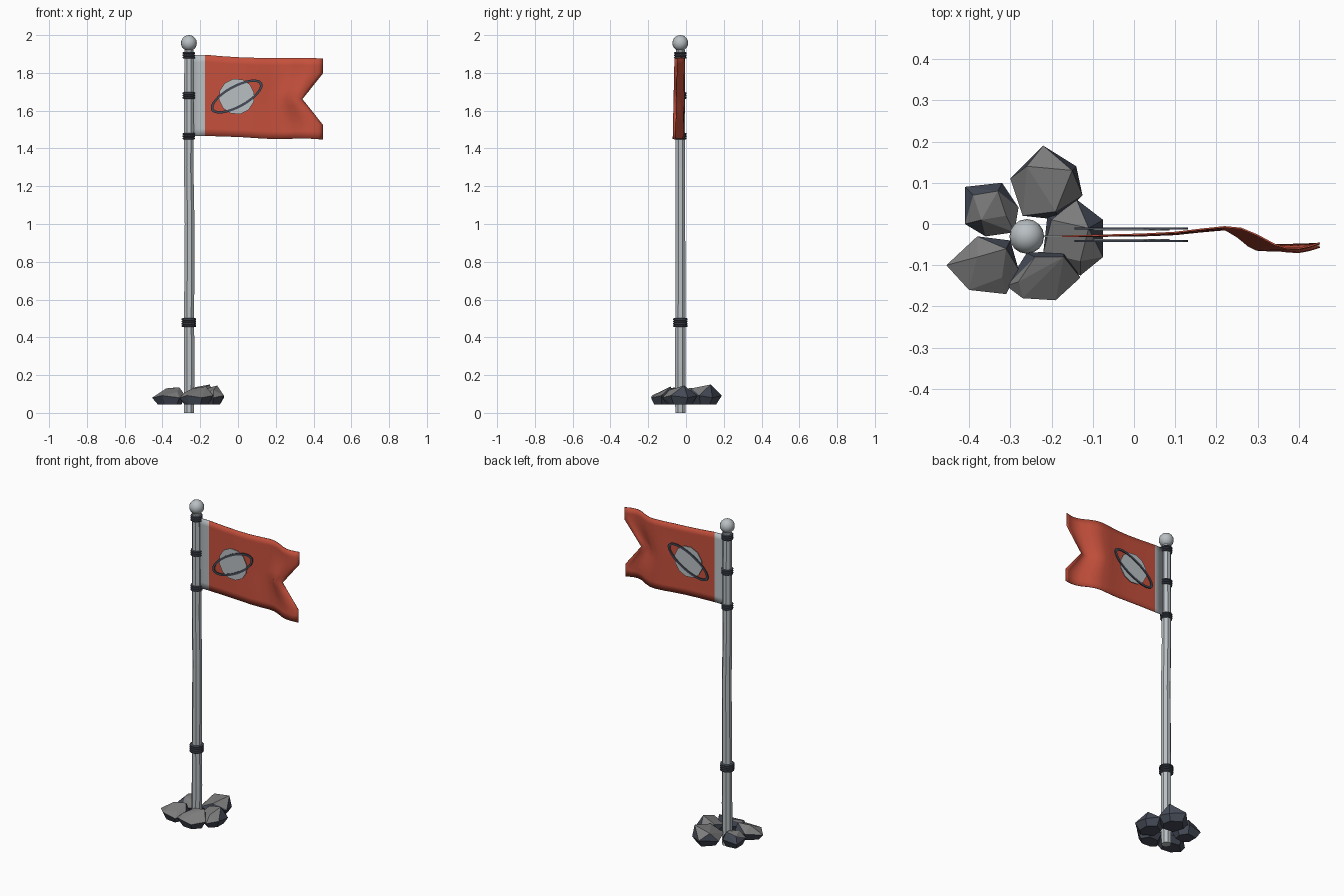
import bpy, bmesh
from math import sin, cos, pi, radians

cube = bpy.data.objects.get("Cube")
if cube:
    bpy.data.objects.remove(cube, do_unlink=True)

PX, PY = -0.26, -0.03      # pole axis
CLOTH_Y = -0.026           # emblem mid plane


def material(name, rgb):
    m = bpy.data.materials.new(name)
    m.use_nodes = True
    m.diffuse_color = (*rgb, 1)
    m.node_tree.nodes["Principled BSDF"].inputs["Base Color"].default_value = (*rgb, 1)
    return m


pale = material("pale metal", (0.48, 0.52, 0.54))
red = material("red cloth", (0.56, 0.08, 0.045))
slate = material("dark slate", (0.06, 0.07, 0.095))
stone = material("grey stone", (0.2, 0.2, 0.2))


def add(name, bm, mats, smooth=None):
    bmesh.ops.recalc_face_normals(bm, faces=bm.faces)
    me = bpy.data.meshes.new(name)
    bm.to_mesh(me)
    bm.free()
    ob = bpy.data.objects.new(name, me)
    bpy.context.collection.objects.link(ob)
    for m in mats:
        me.materials.append(m)
    if smooth:
        bpy.ops.object.select_all(action="DESELECT")
        ob.select_set(True)
        bpy.context.view_layer.objects.active = ob
        bpy.ops.object.shade_smooth_by_angle(angle=radians(smooth))
    return ob


def bridge(bm, a, b):
    n = len(a)
    return [bm.faces.new((a[i], a[(i + 1) % n], b[(i + 1) % n], b[i])) for i in range(n)]


def lathe(name, profile, sides, mat, smooth=None):
    """Stack of rings (radius, z, x shift) around the pole axis, capped at both ends."""
    bm = bmesh.new()
    rings = []
    for r, z, dx in profile:
        rings.append([bm.verts.new((PX + dx + r * cos((i + .5) * 2 * pi / sides),
                                    PY + r * sin((i + .5) * 2 * pi / sides), z))
                      for i in range(sides)])
    for a, b in zip(rings, rings[1:]):
        bridge(bm, a, b)
    bm.faces.new(rings[0])
    bm.faces.new(rings[-1])
    return add(name, bm, [mat], smooth)


# Slightly crooked pole
lathe("pole", [(.029, 0, 0), (.03, .25, .002), (.029, .48, .001), (.028, 1, .004),
               (.027, 1.3, -.001), (.028, 1.5, 0), (.026, 1.92, 0)], 8, pale)

# Ball finial
bm = bmesh.new()
bmesh.ops.create_uvsphere(bm, u_segments=16, v_segments=10, radius=.042)
bmesh.ops.translate(bm, verts=bm.verts, vec=(PX, PY, 1.958))
add("finial_ball", bm, [pale], 60)


# Rope bindings made of stacked coils
def binding(name, z, coils, radius):
    step = .012
    prof = []
    for k in range(coils):
        c = z + (k - (coils - 1) / 2) * step
        prof += [(radius - .006, c - step / 2, 0), (radius, c - step / 4, 0), (radius, c + step / 4, 0)]
    prof.append((radius - .006, z + coils * step / 2, 0))
    lathe(name, prof, 12, slate)


binding("top_binding", 1.893, 3, .034)
binding("middle_binding", 1.68, 3, .034)
binding("lower_binding", 1.465, 3, .034)
binding("pole_wrap", .478, 4, .04)

# Waving flag with swallow tail and pale hoist strip
WAVE = [(-.24, -.03), (-.175, -.03), (-.08, -.028), (.02, -.026), (.1, -.022), (.16, -.015),
        (.22, -.009), (.26, -.013), (.3, -.03), (.34, -.052), (.37, -.061), (.4, -.062),
        (.425, -.057), (.45, -.049)]
ROWS = [0, .09, .18, .29, .4, .5, .6, .71, .82, .91, 1]
bm = bmesh.new()
grid = []
for x, y in WAVE:
    u = max(0, (x + .175) / .625)
    low = 1.466 - .022 * u + .006 * sin(u * 9) * u
    high = 1.896 - .026 * u - .006 * sin(u * 5)
    col = []
    for v in ROWS:
        notch = .11 * max(0, 1 - abs(v - .5) / .32)
        col.append(bm.verts.new((x - notch * u ** 3, y - .01 * u * (1 - v) + .003 * u,
                                 low + (high - low) * v)))
    grid.append(col)
for i, (a, b) in enumerate(zip(grid, grid[1:])):
    for j in range(len(ROWS) - 1):
        f = bm.faces.new((a[j], b[j], b[j + 1], a[j + 1]))
        f.material_index = 0 if i == 0 else 1
flag = add("flag", bm, [pale, red], 50)
mod = flag.modifiers.new("thickness", "SOLIDIFY")
mod.thickness = .004
mod.offset = 0


# Ringed planet emblem on both sides of the cloth
def emblem_point(a, b, t, tilt):
    x, z = a * cos(t), b * sin(t)
    return -.007 + x * cos(tilt) - z * sin(tilt), 1.675 + x * sin(tilt) + z * cos(tilt)


def plate(name, y, depth, mat, outer, inner=None, sides=12, tilt=0):
    bm = bmesh.new()

    def loop(size, yy):
        pts = [emblem_point(*size, 2 * pi * i / sides, tilt) for i in range(sides)]
        return [bm.verts.new((x, yy, z)) for x, z in pts]
    o0, o1 = loop(outer, y - depth / 2), loop(outer, y + depth / 2)
    bridge(bm, o0, o1)
    if inner:
        i0, i1 = loop(inner, y - depth / 2), loop(inner, y + depth / 2)
        bridge(bm, i0, i1)
        bridge(bm, o0, i0)
        bridge(bm, o1, i1)
    else:
        bm.faces.new(o0)
        bm.faces.new(o1)
    add(name, bm, [mat])


for side, s in (("front", -1), ("back", 1)):
    plate(side + "_planet", CLOTH_Y + s * .012, .004, pale, (.095, .095), tilt=.2)
    plate(side + "_planet_ring", CLOTH_Y + s * .0155, .005, slate,
          (.153, .06), (.138, .047), 32, radians(28.5))

# Faceted rocks: outline at the waist and crest points, in hundredths
ROCKS = {
    "back_rock": ([(-30, 11), (-22, 19), (-14, 14), (-12.5, 7), (-18, 1), (-27, 2)],
                  [(-26, 14, 13), (-15, 13, 15), (-19, 3, 13)]),
    "right_rock": ([(-21, 2), (-14, 6), (-7.5, 1), (-7.5, -8), (-13, -12.5), (-22, -7)],
                   [(-20, 1, 12), (-11, -1, 14.5), (-13, -9, 12)]),
    "front_rock": ([(-31, -15), (-27, -18), (-19, -18.5), (-13, -13), (-17, -6.5), (-26, -7)],
                   [(-28, -14, 11), (-24, -8, 13), (-17, -8, 14)]),
    "front_left_rock": ([(-45.5, -10), (-40, -16), (-31, -17), (-28, -11), (-30, -4), (-38, -3)],
                        [(-38, -8, 13), (-31, -6, 13.5), (-32, -13, 11)]),
    "back_left_rock": ([(-41, 9), (-41, 0), (-36, -3), (-29, -2), (-28, 4), (-32, 10)],
                       [(-39, 7, 12), (-33, 8, 13.5), (-31, 2, 12), (-37, 1, 13)]),
}
for name, (waist, crest) in ROCKS.items():
    bm = bmesh.new()
    cx = sum(p[0] for p in waist) / len(waist)
    cy = sum(p[1] for p in waist) / len(waist)
    for k, (x, y) in enumerate(waist):
        bm.verts.new((x / 100, y / 100, .08 + .012 * (k % 2)))
        bm.verts.new(((cx + (x - cx) * .7) / 100, (cy + (y - cy) * .7) / 100, .045))
    for p in crest:
        bm.verts.new([c / 100 for c in p])
    bmesh.ops.convex_hull(bm, input=bm.verts)
    bmesh.ops.dissolve_limit(bm, angle_limit=radians(8), verts=bm.verts, edges=bm.edges)
    bmesh.ops.recalc_face_normals(bm, faces=bm.faces)
    for f in bm.faces:
        f.normal_update()
        f.material_index = 1 if f.normal.z > .55 else 0
    add(name, bm, [slate, stone])
